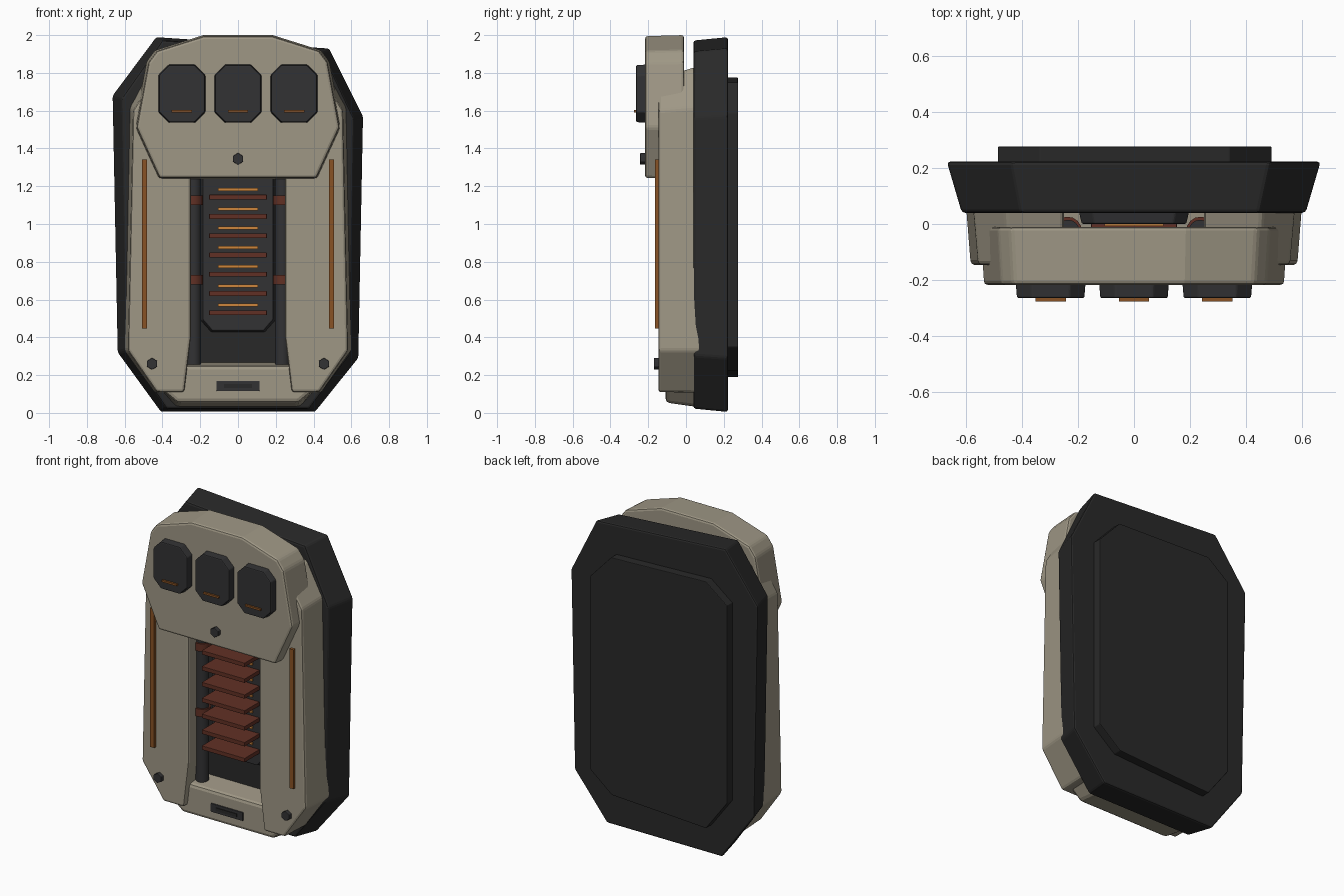
import bpy, bmesh, math

if "Cube" in bpy.data.objects:
    bpy.data.objects.remove(bpy.data.objects["Cube"])


def material(name, rgb):
    m = bpy.data.materials.new(name)
    m.diffuse_color = (*rgb, 1)
    m.use_nodes = True
    m.node_tree.nodes["Principled BSDF"].inputs["Base Color"].default_value = m.diffuse_color
    return m


TAN = material("tan_armour", (0.345, 0.31, 0.235))
SHELL = material("black_shell", (0.022, 0.022, 0.022))
DARK = material("charcoal", (0.032, 0.032, 0.034))
RED = material("rust_red", (0.12, 0.03, 0.018))
AMBER = material("bright_amber", (0.62, 0.24, 0.045))
BROWN = material("dull_orange", (0.25, 0.085, 0.018))


def prism(name, pts, y0, y1, mat, front=None, bevel=0.0):
    """Extrude an x-z outline from y0 (front) to y1 (back); front is a tapered outline."""
    front = front or pts
    bm = bmesh.new()
    a = [bm.verts.new((x, y0, z)) for x, z in front]
    b = [bm.verts.new((x, y1, z)) for x, z in pts]
    n = len(pts)
    bm.faces.new(a)
    bm.faces.new(b[::-1])
    for i in range(n):
        j = (i + 1) % n
        bm.faces.new((a[i], b[i], b[j], a[j]))
    bmesh.ops.recalc_face_normals(bm, faces=bm.faces)
    me = bpy.data.meshes.new(name)
    bm.to_mesh(me)
    bm.free()
    me.materials.append(mat)
    ob = bpy.data.objects.new(name, me)
    bpy.context.collection.objects.link(ob)
    if bevel:
        mod = ob.modifiers.new("bevel", 'BEVEL')
        mod.width = bevel
        mod.segments = 2
        mod.limit_method = 'ANGLE'
        mod.angle_limit = math.radians(25)
    return ob


def scaled(pts, sx, sz):
    xs, zs = zip(*pts)
    cx, cz = (min(xs) + max(xs)) / 2, (min(zs) + max(zs)) / 2
    return [(cx + (x - cx) * sx, cz + (z - cz) * sz) for x, z in pts]


def mirrored(half):
    """Complete a right-hand outline (listed top to bottom) to the left."""
    return half + [(-x, z) for x, z in reversed(half)]


def chamfered(cx, cz, w, h, c):
    w, h = w / 2, h / 2
    return [(cx + x, cz + z) for x, z in mirrored([(w - c, h), (w, h - c), (w, c - h), (w - c, -h)])]


def box(name, cx, cz, w, h, y0, y1, mat, bevel=0.0):
    w, h = w / 2, h / 2
    return prism(name, [(cx - w, cz - h), (cx + w, cz - h), (cx + w, cz + h), (cx - w, cz + h)],
                 y0, y1, mat, bevel=bevel)


def bolt(name, cx, cz, y0, y1):
    prism(name, [(cx + 0.031 * math.sin(k * math.pi / 3), cz + 0.031 * math.cos(k * math.pi / 3))
                 for k in range(6)], y0, y1, DARK, bevel=0.003)


def tube(name, x, y, z0, z1, r, mat):
    bpy.ops.mesh.primitive_cylinder_add(vertices=16, radius=r, depth=z1 - z0,
                                        location=(x, y, (z0 + z1) / 2))
    ob = bpy.context.object
    ob.name = name
    ob.data.materials.append(mat)
    bpy.ops.object.shade_smooth_by_angle(angle=math.radians(35))


# rear shell, slightly lopsided, narrowing to the front
shell = [(-0.435, 1.99), (0.485, 1.93), (0.665, 1.57), (0.64, 0.29),
         (0.41, 0.005), (-0.41, 0.005), (-0.64, 0.32), (-0.667, 1.68)]
prism("rear_shell", shell, 0.04, 0.222, SHELL, scaled(shell, 0.92, 0.982), 0.012)

# raised back plate
prism("back_plate", [(-0.335, 1.775), (0.34, 1.75), (0.49, 1.59), (0.49, 0.35),
                     (0.335, 0.225), (-0.335, 0.19), (-0.485, 0.39), (-0.485, 1.66)],
      0.2, 0.276, SHELL, bevel=0.004)

# side rails with stripes, bolts, tubes and collars
rail = [(0.25, 1.84), (0.46, 1.84), (0.575, 1.62), (0.6, 0.33), (0.44, 0.108), (0.285, 0.108), (0.25, 0.4)]
rail_front = [(0.25, 1.77), (0.45, 1.77), (0.555, 1.6), (0.582, 0.33), (0.43, 0.11), (0.285, 0.11), (0.25, 0.4)]
for s, side in ((-1, "left"), (1, "right")):
    prism("rail_" + side, [(s * x, z) for x, z in rail], -0.146, 0.08, TAN,
          [(s * x, z) for x, z in rail_front], 0.014)
    box("rail_stripe_" + side, s * 0.495, 0.893, 0.028, 0.895, -0.164, -0.14, BROWN)
    bolt("rail_bolt_" + side, s * 0.455, 0.26, -0.17, -0.14)
    tube("tube_" + side, s * 0.235, -0.025, 0.25, 1.5, 0.04, DARK)
    for z in (0.705, 1.125):
        tube("collar_" + side, s * 0.237, -0.025, z - 0.025, z + 0.025, 0.051, RED)

# central core with cooling fins and light strips
core = mirrored([(0.15, 1.7), (0.2, 1.65), (0.2, 0.485), (0.145, 0.425)])
prism("core", core, 0.0, 0.06, DARK, scaled(core, 0.93, 0.985), 0.006)
for k in range(7):
    z = 1.142 - 0.102 * k
    box("fin", 0, z, 0.305, 0.026, -0.15, 0.005, RED, 0.002)
    box("light_strip", 0, z + 0.04, 0.21, 0.016, -0.008, 0.003, AMBER)

# bottom block with slot
base = mirrored([(0.42, 0.27), (0.42, 0.14), (0.33, 0.03)])
base_front = mirrored([(0.4, 0.25), (0.4, 0.12), (0.32, 0.055)])
prism("bottom_block", base, -0.108, 0.07, TAN, base_front, 0.02)
box("slot_frame", 0, 0.143, 0.228, 0.054, -0.116, -0.1, DARK, 0.003)
box("slot_inset", 0, 0.143, 0.15, 0.02, -0.12, -0.11, SHELL)

# head plate
head = mirrored([(0.185, 2.0), (0.44, 1.92), (0.485, 1.86), (0.55, 1.51), (0.425, 1.238)])
prism("head_plate", head, -0.217, -0.01, TAN, scaled(head, 0.975, 0.985), 0.014)
bolt("head_bolt", 0, 1.345, -0.243, -0.21)

# three pads with small strips
for x in (-0.297, 0, 0.297):
    pad = chamfered(x, 1.69, 0.25, 0.31, 0.055)
    prism("pad", pad, -0.264, -0.2, DARK, scaled(pad, 0.96, 0.97), 0.006)
    box("pad_strip", x, 1.597, 0.108, 0.012, -0.276, -0.26, BROWN)
